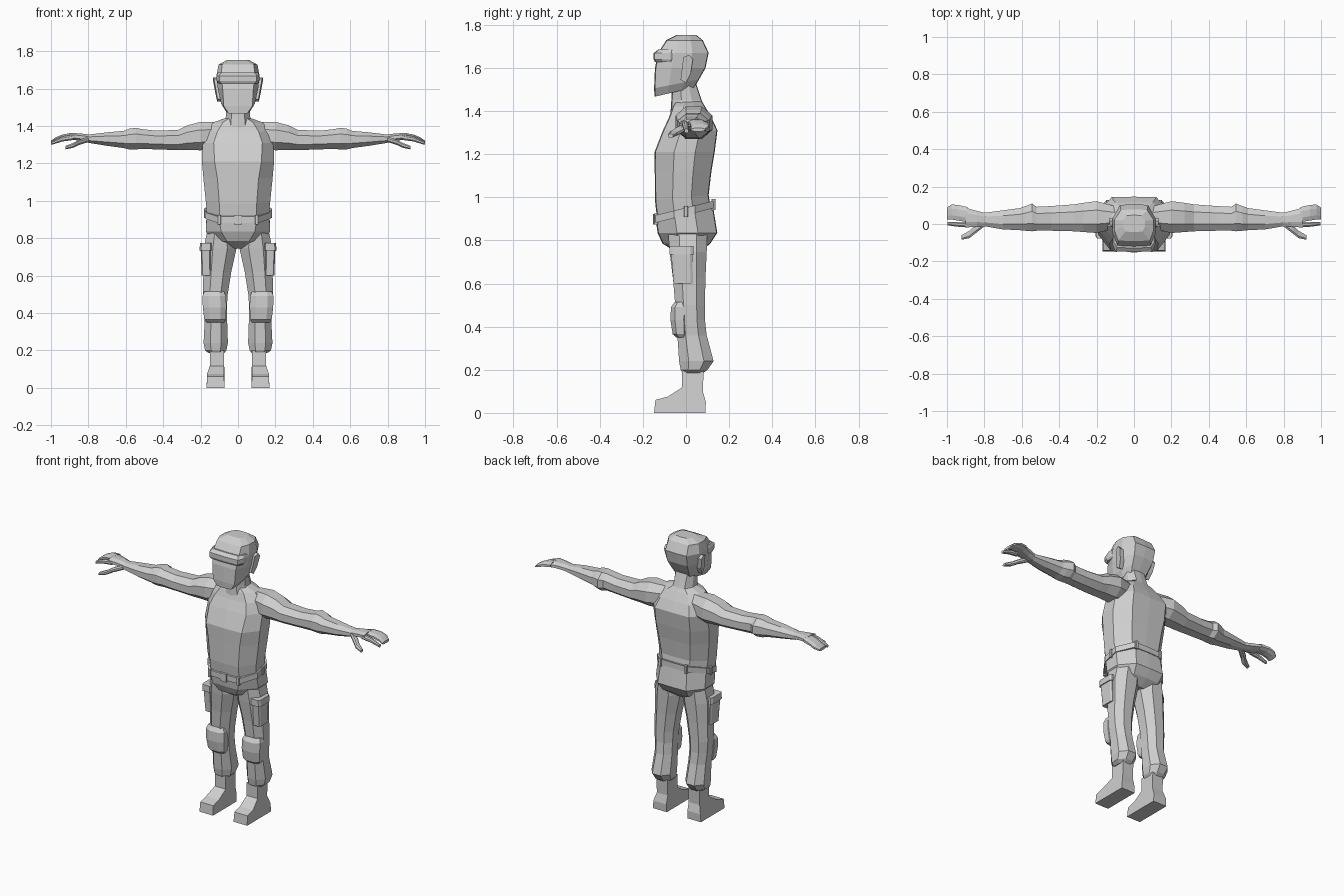
import bpy, bmesh, math
from mathutils import Vector

grey = bpy.data.materials.new("plain grey")
grey.diffuse_color = (0.62, 0.62, 0.62, 1)


def finish(name, bm, mirror=False):
    bmesh.ops.recalc_face_normals(bm, faces=bm.faces)
    me = bpy.data.meshes.new(name)
    bm.to_mesh(me)
    bm.free()
    me.materials.append(grey)
    ob = bpy.data.objects.new(name, me)
    bpy.context.collection.objects.link(ob)
    if mirror:
        ob.modifiers.new("mirror", 'MIRROR')
        ob.modifiers["mirror"].use_mirror_merge = False
    return ob


def loft(name, rings, mirror=False):
    """Skin a list of equal-length point rings and cap both ends."""
    bm = bmesh.new()
    vs = [[bm.verts.new(p) for p in r] for r in rings]
    n = len(vs[0])
    for a, b in zip(vs, vs[1:]):
        for i in range(n):
            j = (i + 1) % n
            bm.faces.new((a[i], a[j], b[j], b[i]))
    bm.faces.new(vs[0])
    bm.faces.new(vs[-1])
    return finish(name, bm, mirror)


def body_ring(z, w, yf, yb, f, b, tilt=0.0):
    """Symmetric ring: side half width w, front/back flats f and b."""
    s0, s1 = yf + 0.32 * (yb - yf), yf + 0.68 * (yb - yf)
    half = [(0, yf - 0.004), (f, yf), (w, s0), (w, s1), (b, yb), (0, yb + 0.003)]
    pts = half + [(-x, y) for x, y in half[-2:0:-1]]
    return [(x, y, z + tilt * y) for x, y in pts]


def oct_pts(a0, a1, b0, b1, c=0.28):
    """Chamfered rectangle in two axes."""
    ca, cb = c * (a1 - a0), c * (b1 - b0)
    return [(a0 + ca, b0), (a1 - ca, b0), (a1, b0 + cb), (a1, b1 - cb),
            (a1 - ca, b1), (a0 + ca, b1), (a0, b1 - cb), (a0, b0 + cb)]


def z_loft(name, rows, c=0.28, mirror=True):
    return loft(name, [[(x, y, z) for x, y in oct_pts(x0, x1, y0, y1, c)]
                       for z, x0, x1, y0, y1 in rows], mirror)


def x_loft(name, rows, c=0.28):
    """Rows: x, centre y, centre z, half y, half z."""
    return loft(name, [[(x, y, z) for y, z in oct_pts(cy - hy, cy + hy, cz - hz, cz + hz, c)]
                       for x, cy, cz, hy, hz in rows], True)


def prism(name, outline, x0, x1, mirror=False):
    """Extrude a (y, z) outline across x."""
    return loft(name, [[(x, y, z) for y, z in outline] for x in (x0, x1)], mirror)


# torso
loft("torso", [body_ring(*r) for r in [
    (0.93, 0.165, -0.130, 0.110, 0.10, 0.09, 0.25),
    (1.00, 0.172, -0.140, 0.102, 0.10, 0.10, 0.1),
    (1.12, 0.185, -0.141, 0.115, 0.11, 0.11),
    (1.21, 0.193, -0.142, 0.130, 0.125, 0.12),
    (1.31, 0.190, -0.103, 0.143, 0.13, 0.12),
    (1.37, 0.175, -0.075, 0.115, 0.11, 0.10),
    (1.42, 0.130, -0.058, 0.086, 0.08, 0.07),
    (1.445, 0.060, -0.045, 0.070, 0.04, 0.04)]])

# neck
loft("neck", [body_ring(*r) for r in [
    (1.39, 0.075, -0.068, 0.092, 0.04, 0.05),
    (1.45, 0.065, -0.064, 0.070, 0.035, 0.04),
    (1.54, 0.063, -0.060, 0.040, 0.035, 0.04)]])

# head, from the jaw to the crown
loft("head", [body_ring(*r) for r in [
    (1.500, 0.066, -0.142, 0.035, 0.050, 0.05, 0.23),
    (1.535, 0.090, -0.144, 0.058, 0.076, 0.06, 0.2),
    (1.600, 0.108, -0.140, 0.088, 0.082, 0.07),
    (1.670, 0.115, -0.125, 0.102, 0.090, 0.075),
    (1.728, 0.104, -0.088, 0.075, 0.085, 0.07),
    (1.752, 0.060, -0.040, 0.045, 0.045, 0.04)]])

# forehead band and ears
loft("forehead_band", [body_ring(*r) for r in [
    (1.628, 0.108, -0.140, -0.04, 0.090, 0.09),
    (1.640, 0.114, -0.146, -0.04, 0.100, 0.10),
    (1.668, 0.114, -0.146, -0.04, 0.100, 0.10),
    (1.685, 0.108, -0.125, -0.04, 0.090, 0.09)]])
ear = prism("ear", [(-0.025, 1.545), (0.0, 1.53), (0.022, 1.575), (0.032, 1.64),
                    (0.015, 1.66), (-0.012, 1.65)], 0.088, 0.122, True)
for v in ear.data.vertices:
    if v.co.x > 0.1:
        v.co.x += 0.16 * (v.co.z - 1.60) + 0.15 * v.co.y

# pelvis of the trousers
loft("pelvis", [body_ring(*r) for r in [
    (0.745, 0.035, -0.040, 0.060, 0.02, 0.02),
    (0.785, 0.130, -0.105, 0.110, 0.06, 0.09),
    (0.835, 0.172, -0.128, 0.142, 0.09, 0.10),
    (0.930, 0.168, -0.136, 0.122, 0.10, 0.09, 0.25)]])

# belt with loops and buckle
loft("belt", [body_ring(z, 0.175, -0.141, 0.128, 0.11, 0.10, 0.25) for z in (0.917, 0.952)])
for i, (x, y, w) in enumerate([(0, -0.143, 0.022), (0.10, -0.140, 0.009), (-0.10, -0.140, 0.009),
                               (0.09, 0.128, 0.009), (-0.09, 0.128, 0.009),
                               (0.172, 0.0, 0.009), (-0.172, 0.0, 0.009)]):
    z = 0.934 + 0.25 * y
    z_loft("belt_buckle" if i == 0 else "belt_loop",
           [(z + dz, x - w, x + w, y - 0.009, y + 0.009) for dz in (-0.025, 0.025)], 0.1, False)

# trouser legs
z_loft("trouser_leg", [
    (0.860, 0.020, 0.160, -0.085, 0.100), (0.745, 0.008, 0.184, -0.076, 0.096),
    (0.620, 0.036, 0.185, -0.060, 0.090), (0.500, 0.055, 0.188, -0.050, 0.088),
    (0.430, 0.060, 0.184, -0.045, 0.088), (0.360, 0.058, 0.178, -0.040, 0.096),
    (0.240, 0.054, 0.184, -0.032, 0.128), (0.200, 0.062, 0.176, -0.025, 0.100),
    (0.185, 0.075, 0.155, -0.015, 0.080)])

# knee pads
z_loft("knee_pad", [
    (0.350, 0.075, 0.168, -0.045, 0.0), (0.365, 0.066, 0.180, -0.062, 0.01),
    (0.430, 0.062, 0.188, -0.072, 0.01), (0.490, 0.064, 0.190, -0.070, 0.01),
    (0.515, 0.075, 0.180, -0.052, 0.0)], 0.25)

# cargo pockets with flaps
z_loft("thigh_pocket", [(0.60, 0.145, 0.194, -0.058, 0.032),
                        (0.75, 0.145, 0.200, -0.070, 0.030)], 0.12)
z_loft("pocket_flap", [(0.735, 0.138, 0.206, -0.077, 0.036),
                       (0.775, 0.138, 0.203, -0.077, 0.034)], 0.12)

# boots: side outline, narrowed at the ankle
boot = prism("boot", [(-0.148, 0), (0.0, 0), (0.09, 0), (0.092, 0.05), (0.078, 0.10), (0.082, 0.2),
                      (-0.018, 0.2), (-0.018, 0.118), (-0.085, 0.075), (-0.142, 0.06)],
             0.072, 0.168, True)
for v in boot.data.vertices:
    if v.co.z > 0.09:
        v.co.x = 0.112 + (v.co.x - 0.12) * 0.80
    elif v.co.z > 0.04:
        v.co.x = 0.12 + (v.co.x - 0.12) * 0.95

# arms from the shoulder to the wrist, with a raised elbow
x_loft("arm", [
    (0.10, 0.035, 1.350, 0.060, 0.070), (0.20, 0.037, 1.346, 0.085, 0.076),
    (0.27, 0.035, 1.338, 0.078, 0.066), (0.32, 0.033, 1.325, 0.072, 0.054),
    (0.44, 0.030, 1.325, 0.066, 0.050), (0.52, 0.028, 1.331, 0.064, 0.053),
    (0.545, 0.035, 1.332, 0.074, 0.058), (0.58, 0.030, 1.330, 0.066, 0.056),
    (0.61, 0.026, 1.328, 0.059, 0.046), (0.70, 0.022, 1.330, 0.051, 0.036),
    (0.80, 0.024, 1.332, 0.036, 0.022)])

# hand: palm, joined fingers, index finger, thumb
x_loft("palm", [(0.79, 0.024, 1.332, 0.034, 0.022), (0.84, 0.028, 1.340, 0.042, 0.020),
                (0.90, 0.034, 1.346, 0.052, 0.017)])
x_loft("fingers", [(0.89, 0.050, 1.346, 0.040, 0.017), (0.94, 0.060, 1.340, 0.042, 0.014),
                   (0.975, 0.064, 1.327, 0.040, 0.012), (1.0, 0.056, 1.313, 0.032, 0.008)])
x_loft("index_finger", [(0.88, -0.004, 1.340, 0.015, 0.015), (0.94, -0.002, 1.330, 0.013, 0.013),
                        (0.997, 0.002, 1.308, 0.009, 0.009)])
x_loft("thumb", [(0.80, 0.005, 1.328, 0.018, 0.014), (0.85, -0.030, 1.312, 0.022, 0.014),
                 (0.88, -0.056, 1.297, 0.020, 0.013), (0.922, -0.072, 1.284, 0.012, 0.009)])
